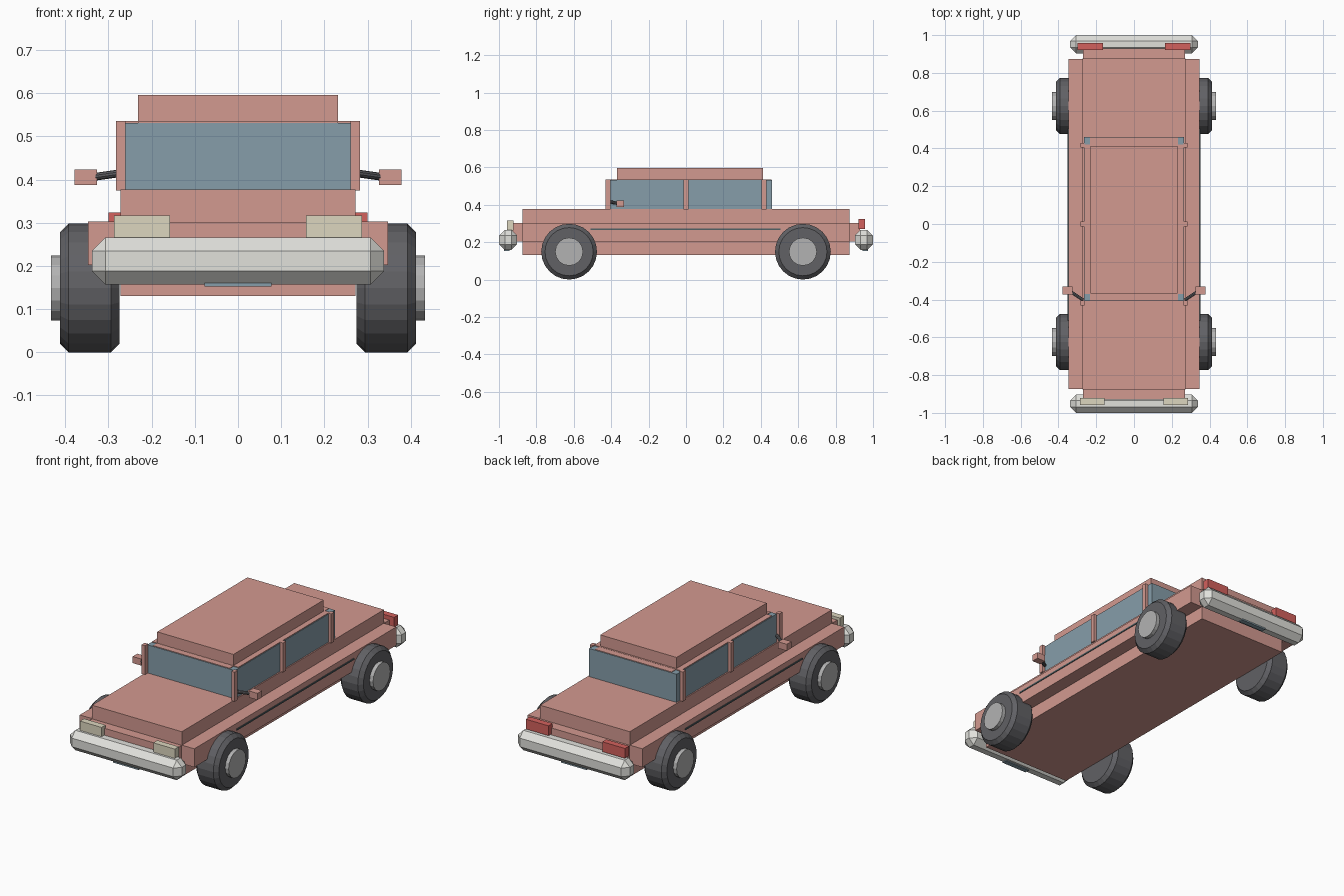
import bpy, math
from mathutils import Vector

if "Cube" in bpy.data.objects:
    bpy.data.objects.remove(bpy.data.objects["Cube"])


def material(name, r, g, b):
    m = bpy.data.materials.new(name)
    m.diffuse_color = (r, g, b, 1)
    m.use_nodes = True
    m.node_tree.nodes["Principled BSDF"].inputs["Base Color"].default_value = m.diffuse_color
    return m


PAINT = material("paint", 0.65, 0.32, 0.28)
GLASS = material("glass", 0.24, 0.34, 0.40)
RUBBER = material("rubber", 0.12, 0.12, 0.13)
CHROME = material("chrome", 0.75, 0.75, 0.71)
HUB = material("hub_grey", 0.45, 0.45, 0.45)
CREAM = material("lamp_cream", 0.72, 0.67, 0.52)
RED = material("lamp_red", 0.65, 0.12, 0.11)
TRIM = material("trim", 0.08, 0.12, 0.13)


def finish(name, mat, bevel=0):
    o = bpy.context.object
    o.name = name
    o.data.materials.append(mat)
    if bevel:
        b = o.modifiers.new("chamfer", 'BEVEL')
        b.width = bevel
        b.segments = 1
        b.limit_method = 'ANGLE'
        b.angle_limit = math.radians(40)
    return o


def box(name, x, y, z, mat, bevel=0):
    """Box from (min, max) ranges on each axis."""
    bpy.ops.mesh.primitive_cube_add(size=1)
    o = finish(name, mat, bevel)
    for v in o.data.vertices:
        v.co = [lo + (hi - lo) * (c + 0.5) for c, (lo, hi) in zip(v.co, (x, y, z))]
    return o


def rod(name, a, b, radius, sides, mat, bevel=0):
    """Cylinder between two points."""
    a, b = Vector(a), Vector(b)
    bpy.ops.mesh.primitive_cylinder_add(
        vertices=sides, radius=radius, depth=(b - a).length, location=(a + b) / 2,
        rotation=(b - a).to_track_quat('Z', 'Y').to_euler())
    return finish(name, mat, bevel)


def span(s, lo, hi):
    """Range mirrored to side s."""
    return tuple(sorted((s * lo, s * hi)))


# Body: core, wide side band and longer nose/tail block
box("body_core", (-0.272, 0.272), (-0.875, 0.875), (0.13, 0.377), PAINT)
box("body_side_band", (-0.347, 0.347), (-0.874, 0.874), (0.202, 0.303), PAINT)
box("body_nose_and_tail", (-0.271, 0.271), (-0.93, 0.93), (0.203, 0.302), PAINT)

# Cabin: glass block, thin roof edges in a cross, raised roof
box("cabin_glass", (-0.265, 0.265), (-0.407, 0.46), (0.376, 0.531), GLASS)
box("roof_edge_long", (-0.232, 0.232), (-0.404, 0.457), (0.50, 0.534), PAINT)
box("roof_edge_wide", (-0.262, 0.262), (-0.37, 0.42), (0.50, 0.535), PAINT)
box("roof", (-0.231, 0.231), (-0.369, 0.412), (0.51, 0.596), PAINT)

for s, side in ((-1, "left"), (1, "right")):
    # Window pillars
    for y, pos in ((-0.418, "front"), (0, "middle"), (0.417, "rear")):
        box(f"{pos}_pillar_{side}", span(s, 0.261, 0.282), (y - 0.013, y + 0.013),
            (0.375, 0.536), PAINT)

    # Side trim strip
    box(f"side_trim_{side}", span(s, 0.34, 0.351), (-0.51, 0.505), (0.265, 0.273), TRIM)

    # Wing mirror
    rod(f"mirror_arm_{side}", (s * 0.27, -0.402, 0.415), (s * 0.34, -0.355, 0.405),
        0.009, 10, RUBBER)
    box(f"mirror_{side}", span(s, 0.326, 0.378), (-0.372, -0.332), (0.387, 0.423), PAINT)

    # Lamps
    box(f"headlight_{side}", span(s, 0.157, 0.287), (-0.957, -0.922), (0.262, 0.317), CREAM)
    box(f"tail_light_{side}", span(s, 0.163, 0.30), (0.922, 0.957), (0.27, 0.324), RED)

    # Wheels
    for y, pos in ((-0.625, "front"), (0.625, "rear")):
        rod(f"{pos}_tyre_{side}", (s * 0.274, y, 0.149), (s * 0.412, y, 0.149),
            0.149, 24, RUBBER, 0.02)
        rod(f"{pos}_hub_{side}", (s * 0.40, y, 0.149), (s * 0.433, y, 0.149),
            0.075, 16, HUB)

# Bumpers with number plates tucked behind
for s, pos in ((-1, "front"), (1, "rear")):
    box(f"{pos}_bumper", (-0.338, 0.338), span(s, 0.903, 1.0), (0.157, 0.266), CHROME, 0.031)
    box(f"{pos}_plate", (-0.078, 0.078), span(s, 0.945, 0.972), (0.152, 0.22), GLASS)
